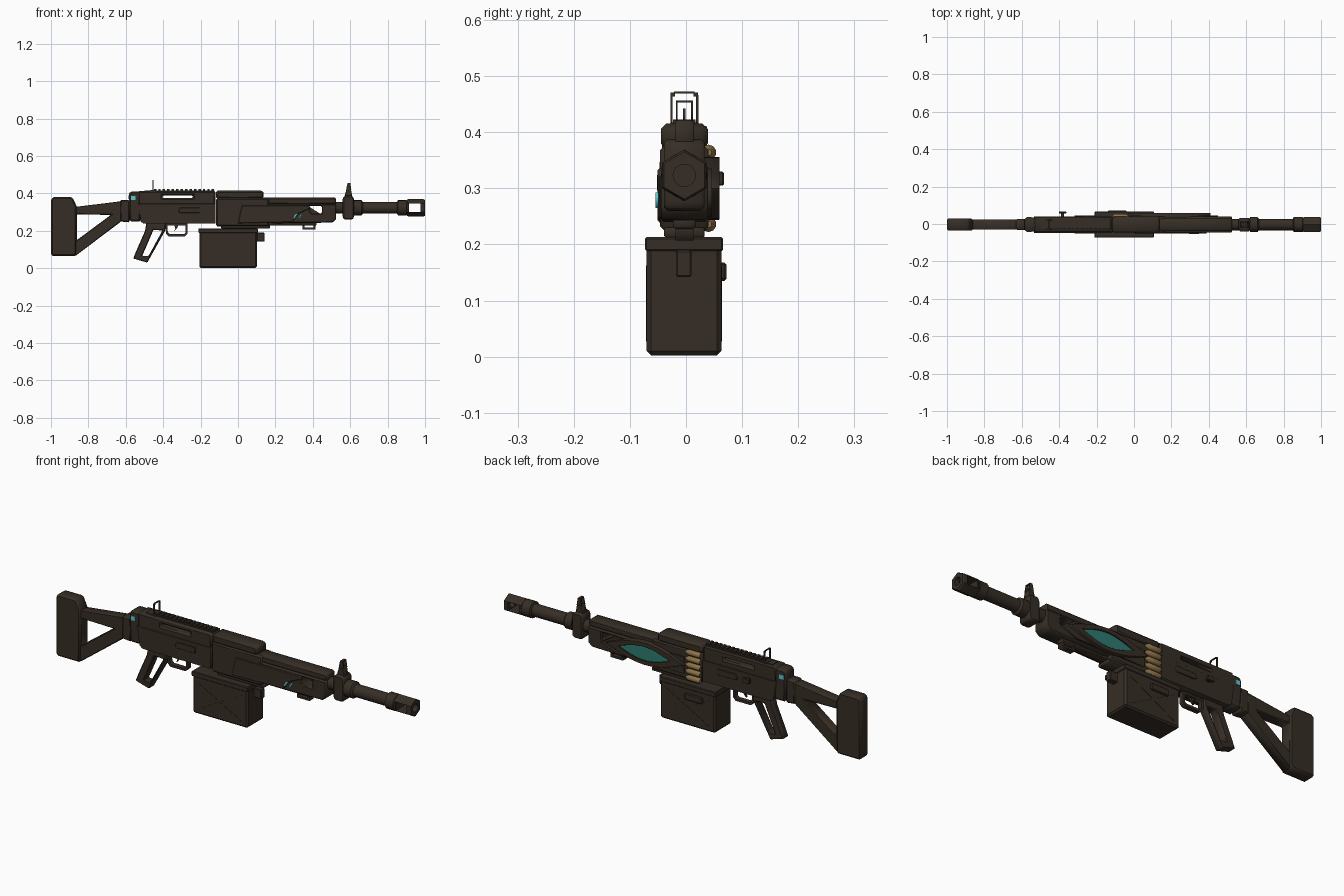
import bpy, bmesh, math
from mathutils import Matrix

if "Cube" in bpy.data.objects:
    bpy.data.objects.remove(bpy.data.objects["Cube"])
Y = -0.003  # centre plane of the gun


def material(name, rgb):
    m = bpy.data.materials.new(name)
    m.use_nodes = True
    m.diffuse_color = (*rgb, 1)
    m.node_tree.nodes["Principled BSDF"].inputs["Base Color"].default_value = (*rgb, 1)
    return m


METAL = material("dark brown metal", (0.037, 0.027, 0.019))
CYAN = material("cyan light", (0.10, 0.58, 0.68))
TEAL = material("teal panel", (0.025, 0.20, 0.165))
BRASS = material("brass", (0.27, 0.17, 0.065))


def finish(name, bm, mat, bevel=0.0):
    bmesh.ops.recalc_face_normals(bm, faces=bm.faces)
    me = bpy.data.meshes.new(name)
    bm.to_mesh(me)
    bm.free()
    me.materials.append(mat)
    ob = bpy.data.objects.new(name, me)
    bpy.context.collection.objects.link(ob)
    if bevel:
        mod = ob.modifiers.new("bevel", "BEVEL")
        mod.width, mod.segments = bevel, 1
        mod.limit_method, mod.angle_limit = "ANGLE", math.radians(35)
    return ob


def box(name, x, y, z, mat=METAL, bevel=0.0, turn=0.0):
    """Box from ranges, optionally turned about the y axis."""
    bm = bmesh.new()
    bmesh.ops.create_cube(bm, size=1)
    mid = [(a + b) / 2 for a, b in (x, y, z)]
    size = [b - a for a, b in (x, y, z)]
    mat4 = Matrix.Translation(mid) @ Matrix.Rotation(turn, 4, "Y") @ Matrix.Diagonal((*size, 1))
    bmesh.ops.transform(bm, matrix=mat4, verts=bm.verts)
    return finish(name, bm, mat, bevel)


def slab(name, outline, y0, y1, holes=(), mat=METAL, bevel=0.0):
    """Side profile in x and z, with holes, extruded from y0 to y1."""
    cu = bpy.data.curves.new(name, "CURVE")
    cu.dimensions, cu.fill_mode, cu.extrude = "2D", "BOTH", (y1 - y0) / 2
    for loop in (outline, *holes):
        sp = cu.splines.new("POLY")
        sp.points.add(len(loop) - 1)
        for p, (x, z) in zip(sp.points, loop):
            p.co = (x, z, 0, 1)
        sp.use_cyclic_u = True
    tmp = bpy.data.objects.new(name + "_curve", cu)
    bpy.context.collection.objects.link(tmp)
    me = bpy.data.meshes.new_from_object(tmp.evaluated_get(bpy.context.evaluated_depsgraph_get()))
    bm = bmesh.new()
    bm.from_mesh(me)
    bpy.data.objects.remove(tmp)
    bpy.data.curves.remove(cu)
    bpy.data.meshes.remove(me)
    bmesh.ops.remove_doubles(bm, verts=bm.verts, dist=0.0001)
    bmesh.ops.dissolve_limit(bm, angle_limit=0.02, verts=bm.verts, edges=bm.edges)
    mat4 = Matrix.Translation((0, (y0 + y1) / 2, 0)) @ Matrix.Rotation(math.pi / 2, 4, "X")
    bmesh.ops.transform(bm, matrix=mat4, verts=bm.verts)
    return finish(name, bm, mat, bevel)


def centred(name, outline, half, holes=(), bevel=0.0):
    return slab(name, outline, Y - half, Y + half, holes, METAL, bevel)


def lathe(name, profile, sides, y=Y, z=0.323, mat=METAL, smooth=True):
    """Turned part along x from (x, radius) pairs."""
    bm = bmesh.new()
    rings = []
    for x, r in profile:
        angles = [math.tau * i / sides for i in range(sides)]
        rings.append([bm.verts.new((x, y + r * math.sin(a), z + r * math.cos(a))) for a in angles])
    for a, b in zip(rings, rings[1:]):
        for i in range(sides):
            j = (i + 1) % sides
            bm.faces.new((a[i], a[j], b[j], b[i]))
    bm.faces.new(rings[0])
    bm.faces.new(rings[-1])
    ob = finish(name, bm, mat)
    if smooth:
        bpy.ops.object.select_all(action="DESELECT")
        ob.select_set(True)
        bpy.context.view_layer.objects.active = ob
        bpy.ops.object.shade_smooth_by_angle(angle=math.radians(35))
    return ob


def rect(x0, x1, z0, z1):
    return [(x0, z0), (x1, z0), (x1, z1), (x0, z1)]


def lens(x0, x1, z, h, n=14):
    """Pointed oval outline."""
    top = [(x0 + (x1 - x0) * i / n, z + h * math.sin(math.pi * i / n)) for i in range(n + 1)]
    return top + [(x, 2 * z - zz) for x, zz in reversed(top[1:-1])]


# Stock
centred("stock_butt", [(-1, .07), (-.99, .065), (-.865, .065), (-.862, .33), (-.885, .38), (-.985, .38), (-1, .37)],
        .033, bevel=.008)
centred("stock_frame", [(-.87, .065), (-.625, .25), (-.625, .358), (-.87, .328)], .026,
        [[(-.862, .15), (-.68, .285), (-.862, .288)]], .005)
centred("stock_joint", [(-.63, .25), (-.58, .245), (-.58, .365), (-.63, .365)], .03, bevel=.006)
centred("receiver_back_block", [(-.58, .25), (-.52, .25), (-.52, .41), (-.575, .41), (-.585, .395)], .037, bevel=.008)
for side in (-1, 1):
    y = Y + side * .037
    box("status_light", (-.573, -.548), (y - .003, y + .003), (.364, .386), CYAN)

# Rear receiver, with a slit through the upper half
centred("receiver_upper", rect(-.535, -.12, .34, .412), .040, [rect(-.405, -.24, .375, .389)], .008)
centred("receiver_lower", [(-.535, .35), (-.52, .25), (-.505, .238), (-.12, .238), (-.12, .345), (-.533, .345)],
        .044, bevel=.006)
for side in (-1, 1):
    y = Y + side * .045
    slab("side_latch", [(-.32, .302), (-.305, .295), (-.205, .295), (-.205, .325), (-.31, .325)],
         y - .004, y + .004, bevel=.002)
box("charging_stem", (-.39, -.375), (.035, .058), (.31, .325))
box("charging_knob", (-.402, -.362), (.055, .068), (.305, .33), bevel=.003)

# Top rail
box("rail_base", (-.5, -.125), (Y - .022, Y + .022), (.405, .415))
for i in range(14):
    x = -.45 + i * .0238
    box("rail_tooth", (x, x + .013), (Y - .02, Y + .02), (.41, .423))

# Front receiver and feed cover
centred("receiver_front", rect(-.117, .165, .225, .375), .043, bevel=.007)
centred("feed_cover", [(-.117, .37), (.137, .37), (.137, .405), (.13, .416), (-.117, .416)], .042, bevel=.010)
centred("receiver_belly", rect(-.09, .17, .212, .23), .036, bevel=.003)

# Handguard with a slot through it
slot = [(.392, .292), (.448, .292), (.448, .332), (.375, .332)]
centred("handguard", [(.13, .25), (.2, .24), (.505, .244), (.525, .262), (.525, .343), (.13, .343)], .042, [slot], .006)
centred("handguard_top", rect(.13, .525, .34, .378), .035, bevel=.008)
slab("right_panel", [(.0, .24), (.29, .247), (.32, .29), (.39, .322), (.38, .335), (.02, .335)],
     Y - .048, Y - .03, bevel=.003)
for x in (.295, .322):
    slab("light_slash", [(x, .265), (x + .008, .267), (x + .025, .293), (x + .01, .287)], Y - .051, Y - .046, mat=CYAN)
centred("handguard_foot", rect(.345, .415, .207, .246), .016, [rect(.355, .405, .217, .235)])
centred("handguard_rib", rect(.16, .42, .228, .25), .02, bevel=.004)

# Left side bulge with a teal lens
slab("lens_frame", lens(-.03, .41, .30, .056), .02, .06, [lens(.05, .34, .30, .035)], bevel=.003)
slab("lens_glass", lens(.045, .345, .30, .036), .045, .054, mat=TEAL)
slab("left_panel", [(-.02, .25), (.36, .25), (.45, .285), (.37, .335), (-.02, .335)], .02, .046,
     [lens(.05, .34, .30, .035)])

# Ammunition belt
for i in range(5):
    lathe("cartridge", [(-.112, .012), (-.106, .014), (-.045, .014), (-.035, .008), (-.028, .006)],
          10, .040, .236 + i * .032, BRASS)

# Ammunition box
box("ammo_box", (-.207, .102), (-.07, .063), (.002, .2), bevel=.008)
box("ammo_box_lid", (-.211, .106), (-.073, .066), (.188, .213), bevel=.003)
box("ammo_box_catch", (.1, .143), (-.018, .01), (.142, .19), bevel=.003)
box("ammo_box_handle", (-.14, -.04), (.06, .072), (.135, .168), bevel=.004)
for y in (-.07, .063):
    for turn in (-.5, .5):
        box("ammo_box_crease", (-.19, .085), (y - .0015, y + .0015), (.093, .097), turn=turn)

# Grip, trigger and guard
centred("grip", [(-.49, .245), (-.385, .245), (-.39, .2), (-.485, .03), (-.56, .052), (-.545, .09), (-.497, .2)],
        .022, [[(-.452, .205), (-.404, .202), (-.478, .066), (-.512, .066)]], .004)
centred("trigger_guard", [(-.39, .24), (-.385, .185), (-.37, .17), (-.285, .17), (-.27, .185), (-.27, .24)], .012,
        [[(-.378, .228), (-.375, .192), (-.365, .182), (-.29, .182), (-.281, .19), (-.281, .228)]])
centred("trigger", [(-.345, .24), (-.315, .24), (-.325, .215), (-.34, .198), (-.335, .215)], .006)

# Barrel and sight block
lathe("barrel", [(.5, .031), (.62, .031), (.62, .041), (.66, .041), (.668, .031), (.85, .031),
                 (.855, .041), (.9, .041), (.905, .036), (.915, .036)], 16)
centred("sight_block", [(.56, .27), (.568, .26), (.61, .26), (.62, .27), (.62, .375), (.608, .388), (.57, .388), (.56, .375)],
        .036, bevel=.006)
centred("front_sight_base", [(.568, .38), (.612, .38), (.604, .422), (.58, .422)], .017, bevel=.002)
for side in (-1, 1):
    y = Y + side * .0135
    slab("front_sight_ear", [(.578, .42), (.606, .42), (.6, .457), (.586, .457)], y - .0017, y + .0017)
box("front_sight_bridge", (.586, .6), (Y - .015, Y + .015), (.453, .457))
lathe_tip = centred("front_sight_post", [(.588, .42), (.598, .42), (.594, .442), (.592, .442)], .002)

# Hexagonal muzzle with a cross slot and a bore
muzzle = lathe("muzzle", [(.903, .043), (.91, .046), (.992, .046), (1, .042)], 6, smooth=False)
cutters = [box("slot_cutter", (.912, .976), (-.1, .1), (.301, .345)),
           lathe("bore_cutter", [(.95, .02), (1.05, .02)], 16, smooth=False)]
for cutter in cutters:
    mod = muzzle.modifiers.new("cut", "BOOLEAN")
    mod.object, mod.operation, mod.solver = cutter, "DIFFERENCE", "EXACT"
    cutter.hide_render = True
    bpy.context.view_layer.objects.active = muzzle
    bpy.ops.object.modifier_apply(modifier=mod.name)
    bpy.data.objects.remove(cutter)

# Rear sight loop
for y in (Y - .023, Y + .023):
    box("rear_sight_leg", (-.458, -.451), (y - .002, y + .002), (.412, .466))
box("rear_sight_bar", (-.458, -.451), (Y - .018, Y + .018), (.469, .473))
for side in (-1, 1):
    bm_leg = box("rear_sight_corner", (-.458, -.451), (Y + side * .0205 - .004, Y + side * .0205 + .004), (.464, .471))
box("rear_sight_foot", (-.47, -.44), (Y - .027, Y + .027), (.402, .417), bevel=.003)
